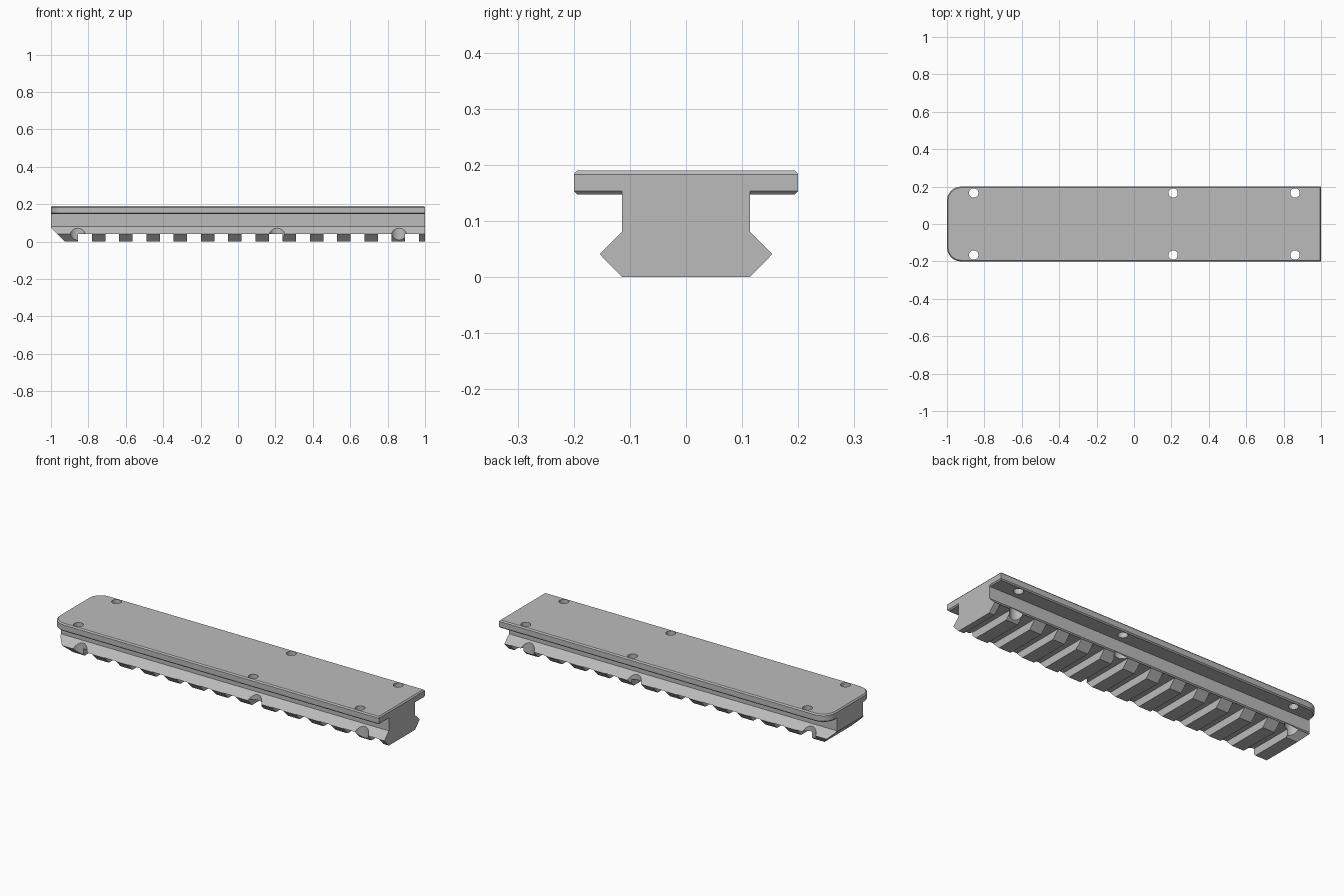
import bpy, bmesh, math
from mathutils import Matrix, Vector

default = bpy.data.objects.get("Cube")
if default:
    bpy.data.objects.remove(default, do_unlink=True)

metal = bpy.data.materials.new("grey_metal")
metal.use_nodes = True
GREY = (0.5, 0.5, 0.5, 1.0)
metal.diffuse_color = GREY
metal.node_tree.nodes["Principled BSDF"].inputs["Base Color"].default_value = GREY


def finish(name, bm):
    bmesh.ops.recalc_face_normals(bm, faces=bm.faces[:])
    mesh = bpy.data.meshes.new(name)
    bm.to_mesh(mesh)
    bm.free()
    mesh.materials.append(metal)
    obj = bpy.data.objects.new(name, mesh)
    bpy.context.collection.objects.link(obj)
    return obj


def loft(bm, rings):
    """Skin matching closed rings and cap both ends."""
    loops = [[bm.verts.new(p) for p in ring] for ring in rings]
    for a, b in zip(loops, loops[1:]):
        for i in range(len(a)):
            j = (i + 1) % len(a)
            bm.faces.new((a[i], a[j], b[j], b[i]))
    bm.faces.new(loops[0])
    bm.faces.new(loops[-1])


def apply_boolean(target, tool, operation):
    mod = target.modifiers.new(operation, "BOOLEAN")
    mod.operation, mod.object, mod.solver = operation, tool, "EXACT"
    bpy.context.view_layer.objects.active = target
    bpy.ops.object.modifier_apply(modifier=mod.name)
    bpy.data.objects.remove(tool, do_unlink=True)


# Top plate: rounded at one end, chamfered around both rims
def plate_ring(z, inset):
    x, y, r = 1 - inset, 0.2 - inset, 0.075 - inset
    ring = [(x, -y, z), (x, y, z)]
    for side, start in ((1, 90), (-1, 180)):
        for step in range(9):
            a = math.radians(start + step * 90 / 8)
            ring.append((r - x + r * math.cos(a), side * (y - r) + r * math.sin(a), z))
    return ring


bm = bmesh.new()
loft(bm, [plate_ring(z, i) for z, i in ((0.147, 0.006), (0.153, 0), (0.183, 0), (0.19, 0.006))])
mount = finish("rail_mount", bm)

# Dovetail rail with a sloped underside at the rounded end
half = [(0.114, 0), (0.154, 0.041), (0.114, 0.081), (0.114, 0.165)]
profile = half + [(-y, z) for y, z in reversed(half)]
bm = bmesh.new()
loft(bm, [[(x, y, z) for y, z in profile] for x in (-1, 1)])
cut = bmesh.ops.bisect_plane(bm, geom=bm.verts[:] + bm.edges[:] + bm.faces[:],
                             plane_co=Vector((-0.925, 0, 0)),
                             plane_no=Vector((-1, 0, -1)).normalized(), clear_outer=True)
bmesh.ops.contextual_create(bm, geom=[e for e in cut["geom_cut"] if isinstance(e, bmesh.types.BMEdge)])
apply_boolean(mount, finish("dovetail_rail", bm), "UNION")

# Cross slots along the underside
bm = bmesh.new()
for i in range(13):
    place = Matrix.Translation((-0.818 + i * 0.1457, 0, -0.008))
    bmesh.ops.create_cube(bm, size=1, matrix=place @ Matrix.Diagonal((0.073, 0.5, 0.1, 1)))
apply_boolean(mount, finish("slot_cutter", bm), "DIFFERENCE")

# Screw holes through the plate and wider head clearances in the rail lips
for name, radius, low, high in (("screw_hole_cutter", 0.025, 0.12, 0.25),
                                ("head_clearance_cutter", 0.043, -0.05, 0.135)):
    bm = bmesh.new()
    for x in (-0.857, 0.209, 0.861):
        for y in (-0.166, 0.166):
            bmesh.ops.create_cone(bm, cap_ends=True, segments=32, radius1=radius, radius2=radius,
                                  depth=high - low, matrix=Matrix.Translation((x, y, (low + high) / 2)))
    apply_boolean(mount, finish(name, bm), "DIFFERENCE")

# Smooth the round parts only
bpy.ops.object.select_all(action="DESELECT")
mount.select_set(True)
bpy.context.view_layer.objects.active = mount
bpy.ops.object.shade_smooth_by_angle(angle=math.radians(25))
